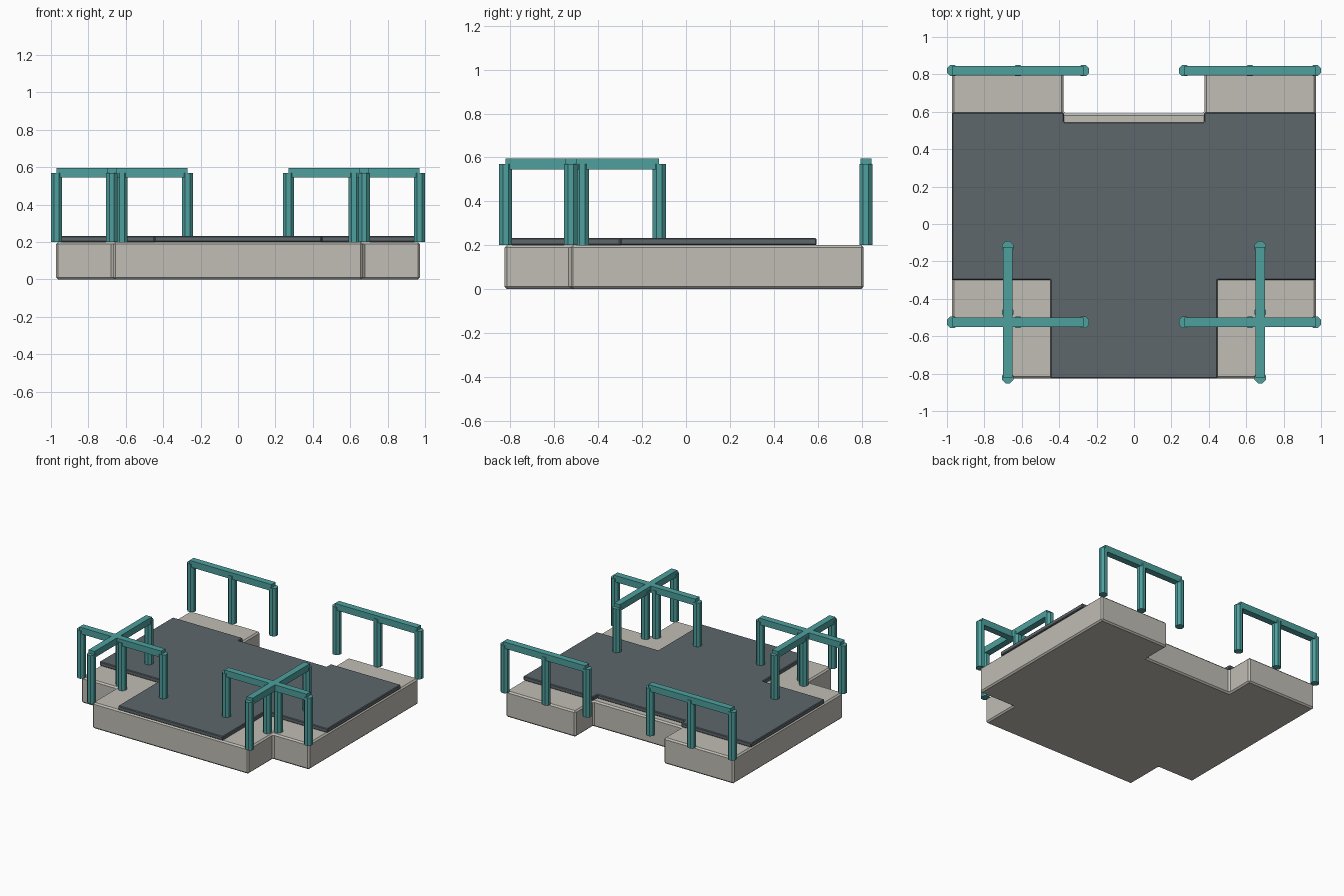
import bpy, bmesh, math
from mathutils import Matrix

if "Cube" in bpy.data.objects:
    bpy.data.objects.remove(bpy.data.objects["Cube"])


def material(name, rgb):
    m = bpy.data.materials.new(name)
    m.diffuse_color = (*rgb, 1)
    m.use_nodes = True
    m.node_tree.nodes["Principled BSDF"].inputs["Base Color"].default_value = m.diffuse_color
    return m


stone = material("pale stone", (0.53, 0.51, 0.46))
slate = material("dark slate", (0.11, 0.135, 0.15))
teal = material("teal paint", (0.075, 0.35, 0.34))


def add_object(name, bm, mat):
    bmesh.ops.recalc_face_normals(bm, faces=bm.faces)
    me = bpy.data.meshes.new(name)
    bm.to_mesh(me)
    bm.free()
    me.materials.append(mat)
    ob = bpy.data.objects.new(name, me)
    bpy.context.collection.objects.link(ob)
    return ob


def slab(name, half, z0, z1, bevel, mat):
    """Extrude a symmetric outline, given by its right half."""
    outline = half + [(-x, y) for x, y in reversed(half)]
    bm = bmesh.new()
    face = bm.faces.new([bm.verts.new((x, y, z0)) for x, y in outline])
    new = bmesh.ops.extrude_face_region(bm, geom=[face])["geom"]
    bmesh.ops.translate(bm, vec=(0, 0, z1 - z0),
                        verts=[v for v in new if isinstance(v, bmesh.types.BMVert)])
    ob = add_object(name, bm, mat)
    mod = ob.modifiers.new("edge bevel", 'BEVEL')
    mod.width = bevel
    mod.segments = 1


def railing(name, start, end, z0=0.2, z1=0.57, apothem=0.03, thick=0.05):
    """Three octagonal posts under a square top bar."""
    (xa, ya), (xb, yb) = start, end
    bm = bmesh.new()
    r = apothem / math.cos(math.pi / 8)
    for t in (0, 0.5, 1):
        place = Matrix.Translation((xa + (xb - xa) * t, ya + (yb - ya) * t, (z0 + z1) / 2))
        bmesh.ops.create_cone(bm, cap_ends=True, segments=8, radius1=r, radius2=r, depth=z1 - z0,
                              matrix=place @ Matrix.Rotation(math.pi / 8, 4, 'Z'))
    size = (max(abs(xb - xa), thick), max(abs(yb - ya), thick), thick)
    bmesh.ops.create_cube(bm, size=1, matrix=Matrix.Translation(((xa + xb) / 2, (ya + yb) / 2, z1))
                          @ Matrix.Diagonal((*size, 1)))
    add_object(name, bm, teal)


# Stepped plinth with a notch in the back
slab("base_plinth", [(0.667, -0.827), (0.667, -0.525), (0.973, -0.525),
                     (0.973, 0.81), (0.377, 0.81), (0.377, 0.592)], 0, 0.2, 0.011, stone)

# Dark T-shaped paving on top
slab("paving", [(0.447, -0.825), (0.447, -0.3), (0.973, -0.3),
                (0.973, 0.595), (0.375, 0.595), (0.375, 0.544)], 0.2, 0.232, 0.005, slate)

# Railings: back, front, and crossing side rails
for s, side in ((-1, "left"), (1, "right")):
    railing("back_railing_" + side, (s * 0.97, 0.82), (s * 0.27, 0.82))
    railing("front_railing_" + side, (s * 0.97, -0.525), (s * 0.27, -0.525))
    railing("side_railing_" + side, (s * 0.675, -0.822), (s * 0.675, -0.122))
